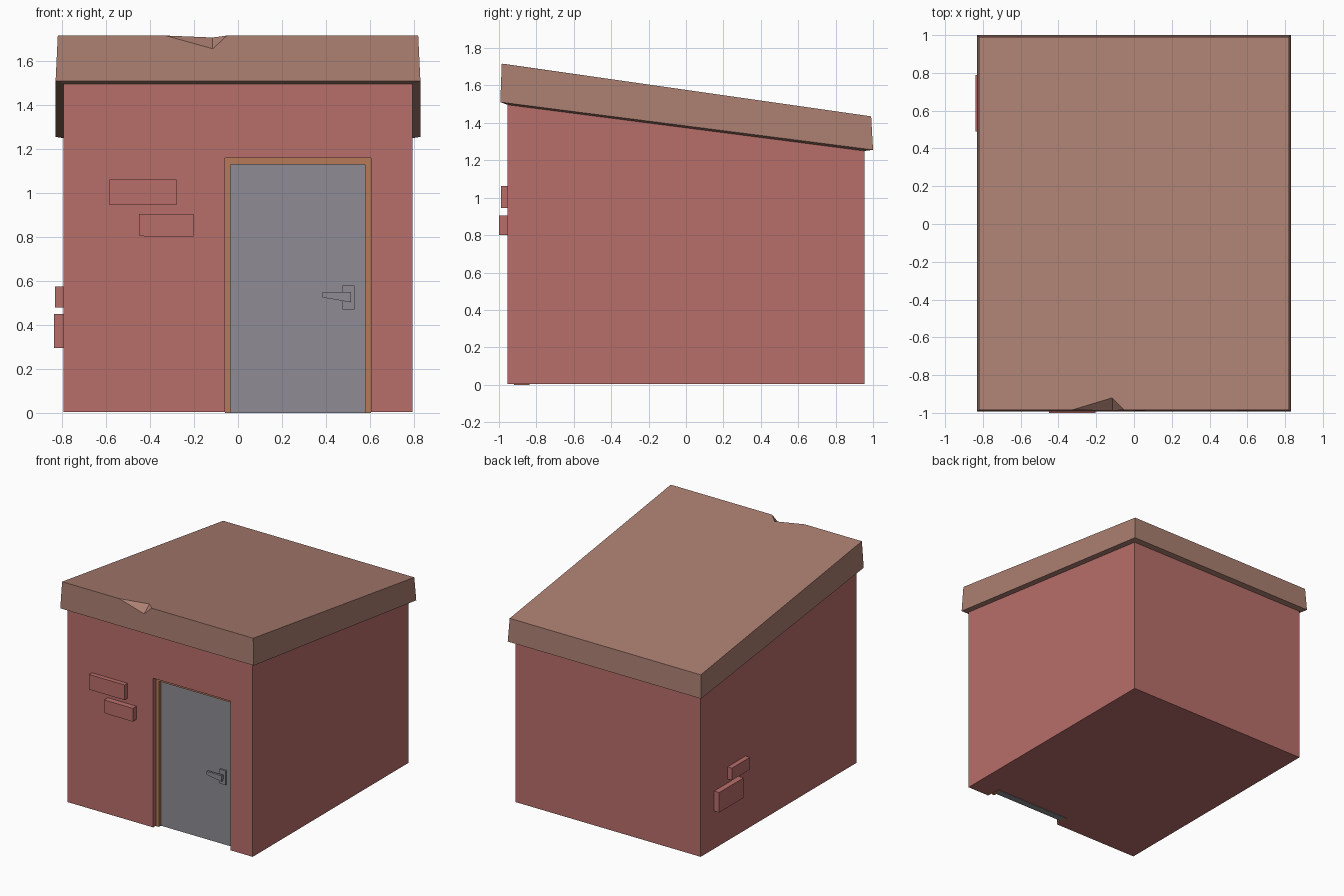
import bpy, bmesh

if "Cube" in bpy.data.objects:
    bpy.data.objects.remove(bpy.data.objects["Cube"])


def material(name, rgb):
    """Flat colour given as sRGB 0-255."""
    lin = [(c / 255 / 12.92) if c < 11 else ((c / 255 + 0.055) / 1.055) ** 2.4 for c in rgb]
    m = bpy.data.materials.new(name)
    m.diffuse_color = (*lin, 1)
    m.use_nodes = True
    m.node_tree.nodes["Principled BSDF"].inputs["Base Color"].default_value = m.diffuse_color
    return m


RED = material("brick red", (184, 110, 106))
BROWN = material("roof brown", (170, 126, 112))
WOOD = material("door frame wood", (182, 122, 88))
GREY = material("door grey", (142, 140, 148))


def mesh_object(name, verts, faces, mat):
    me = bpy.data.meshes.new(name)
    me.from_pydata(verts, [], faces)
    bm = bmesh.new()
    bm.from_mesh(me)
    bmesh.ops.recalc_face_normals(bm, faces=bm.faces)
    bm.to_mesh(me)
    bm.free()
    me.materials.append(mat)
    ob = bpy.data.objects.new(name, me)
    bpy.context.collection.objects.link(ob)
    return ob


def prism(name, outline, axis, a, b, mat):
    """Extrude a 2D outline from a to b along axis: 'x' takes (y, z), 'y' takes (x, z)."""
    place = {"x": lambda p, d: (d, p[0], p[1]), "y": lambda p, d: (p[0], d, p[1])}[axis]
    n = len(outline)
    verts = [place(p, d) for d in (a, b) for p in outline]
    faces = [tuple(range(n)), tuple(range(n, 2 * n))]
    faces += [(i, (i + 1) % n, n + (i + 1) % n, n + i) for i in range(n)]
    return mesh_object(name, verts, faces, mat)


def box(name, x, y, z, mat):
    return prism(name, [(x[0], z[0]), (x[1], z[0]), (x[1], z[1]), (x[0], z[1])], "y", *y, mat)


# Walls with a sloping top that ends inside the roof
walls = prism("walls", [(-0.955, 0.003), (0.955, 0.003), (0.955, 1.30), (-0.955, 1.55)],
              "x", -0.795, 0.795, RED)

# Doorway recess cut into the front wall
cutter = box("doorway_cutter", (-0.06, 0.605), (-1.1, -0.84), (-0.1, 1.16), RED)
cutter.hide_render = True
cut = walls.modifiers.new("doorway", "BOOLEAN")
cut.operation, cut.solver, cut.object = "DIFFERENCE", "EXACT", cutter
bpy.context.view_layer.objects.active = walls
bpy.ops.object.modifier_apply(modifier=cut.name)
bpy.data.objects.remove(cutter)

# Sloping roof: top ring, lower rim and wall ring, with a chip in the front top edge
def ring(x, y0, z0, y1, z1):
    return [(-x, y0, z0), (x, y0, z0), (x, y1, z1), (-x, y1, z1)]


top = ring(0.82, -0.985, 1.717, 0.99, 1.435)
rim = ring(0.83, -0.993, 1.511, 1.0, 1.256)
inner = ring(0.795, -0.955, 1.497, 0.955, 1.25)
chip = [(-0.33, -0.985, 1.717), (-0.115, -0.987, 1.657),
        (-0.05, -0.985, 1.717), (-0.115, -0.92, 1.708)]
roof_faces = [(0, 12, 15, 14, 1, 2, 3),         # top
              (0, 4, 5, 1, 14, 13, 12),         # front
              (12, 13, 15), (13, 14, 15),       # chip
              (8, 9, 10, 11)]
roof_faces += [(i, i + 1 if i < 3 else 0, 4 + (i + 1) % 4, 4 + i) for i in (1, 2, 3)]
roof_faces += [(4 + i, 4 + (i + 1) % 4, 8 + (i + 1) % 4, 8 + i) for i in range(4)]
mesh_object("roof", top + rim + inner + chip, roof_faces, BROWN)

# Door frame (an upside-down U) and door
prism("door_frame", [(-0.06, 0), (-0.035, 0), (-0.035, 1.13), (0.578, 1.13),
                     (0.578, 0), (0.605, 0), (0.605, 1.16), (-0.06, 1.16)],
      "y", -0.92, -0.838, WOOD)
box("door", (-0.035, 0.578), (-0.895, -0.84), (0, 1.13), GREY)

# Door handle
box("handle_plate", (0.475, 0.53), (-0.908, -0.893), (0.47, 0.58), GREY)
box("handle_shaft", (0.488, 0.512), (-0.925, -0.905), (0.515, 0.545), GREY)
prism("handle_lever", [(0.385, 0.525), (0.515, 0.503), (0.515, 0.55), (0.385, 0.55)],
      "y", -0.937, -0.92, GREY)

# Bricks standing out of the front and left walls
box("front_brick_upper", (-0.585, -0.28), (-0.99, -0.94), (0.945, 1.062), RED)
prism("front_brick_lower", [(-0.45, 0.808), (-0.42, 0.802), (-0.203, 0.802),
                            (-0.203, 0.905), (-0.45, 0.905)], "y", -1.0, -0.94, RED)
box("left_brick_upper", (-0.832, -0.78), (0.405, 0.625), (0.48, 0.575), RED)
box("left_brick_lower", (-0.838, -0.78), (0.49, 0.79), (0.295, 0.45), RED)
